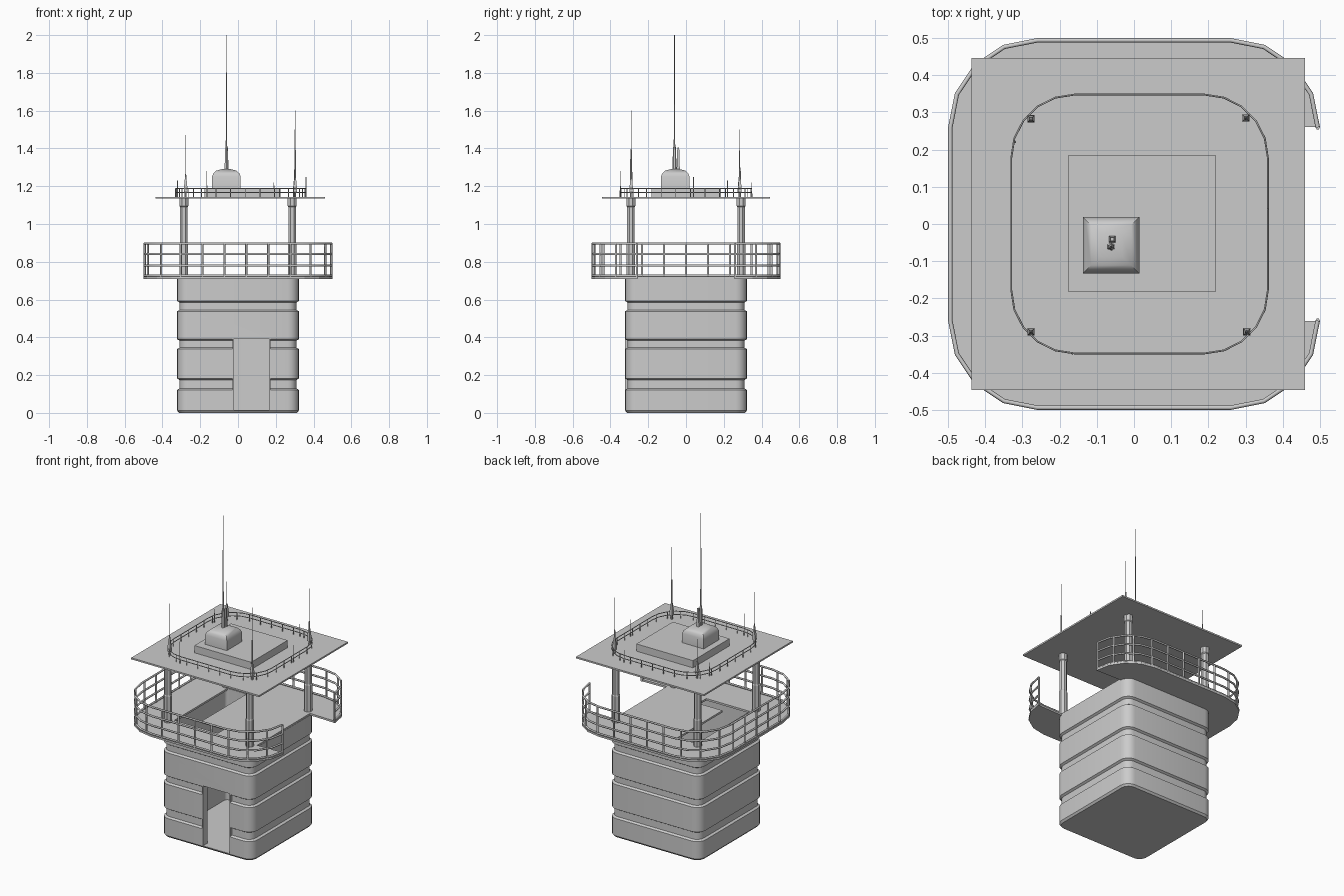
import bpy, bmesh, math
from mathutils import Vector

if "Cube" in bpy.data.objects:
    bpy.data.objects.remove(bpy.data.objects["Cube"])


def finish(name, bm, smooth=None):
    bmesh.ops.recalc_face_normals(bm, faces=bm.faces)
    me = bpy.data.meshes.new(name)
    bm.to_mesh(me)
    bm.free()
    ob = bpy.data.objects.new(name, me)
    bpy.context.collection.objects.link(ob)
    if smooth:
        shade(ob, smooth)
    return ob


def activate(ob):
    bpy.ops.object.select_all(action='DESELECT')
    ob.select_set(True)
    bpy.context.view_layer.objects.active = ob


def shade(ob, deg):
    activate(ob)
    bpy.ops.object.shade_smooth_by_angle(angle=math.radians(deg))


def loft(name, rings, smooth=None):
    bm = bmesh.new()
    vs = [[bm.verts.new(p) for p in r] for r in rings]
    n = len(vs[0])
    for a, b in zip(vs, vs[1:]):
        for i in range(n):
            j = (i + 1) % n
            bm.faces.new((a[i], a[j], b[j], b[i]))
    bm.faces.new(vs[0])
    bm.faces.new(vs[-1])
    return finish(name, bm, smooth)


def prism(name, pts, z0, z1):
    return loft(name, [[(x, y, z) for x, y in pts] for z in (z0, z1)])


def box(name, x0, x1, y0, y1, z0, z1):
    return prism(name, [(x0, y0), (x1, y0), (x1, y1), (x0, y1)], z0, z1)


def lathe(name, x, y, profile, sides=8, smooth=None):
    turn = [2 * math.pi * (i + 0.5) / sides for i in range(sides)]
    return loft(name, [[(x + r * math.cos(a), y + r * math.sin(a), z) for a in turn]
                       for r, z in profile], smooth)


def rounded(hx, hy, r, seg, cx=0.0, cy=0.0):
    # counter-clockwise from the +x side, starting at the top of that side
    pts = []
    for k, (sx, sy) in enumerate(((1, 1), (-1, 1), (-1, -1), (1, -1))):
        for i in range(seg + 1):
            a = math.pi / 2 * (k + i / seg)
            pts.append((cx + sx * (hx - r) + r * math.cos(a),
                        cy + sy * (hy - r) + r * math.sin(a)))
    return pts


def subtract(ob, cutter):
    mod = ob.modifiers.new("cut", 'BOOLEAN')
    mod.object = cutter
    mod.solver = 'EXACT'
    activate(ob)
    bpy.ops.object.modifier_apply(modifier=mod.name)
    bpy.data.objects.remove(cutter)


def tubes(name, paths, radius):
    cu = bpy.data.curves.new(name, 'CURVE')
    cu.dimensions = '3D'
    cu.bevel_depth = radius
    cu.bevel_resolution = 1
    cu.use_fill_caps = True
    for pts, cyclic in paths:
        s = cu.splines.new('POLY')
        s.points.add(len(pts) - 1)
        for p, c in zip(s.points, pts):
            p.co = (*c, 1)
        s.use_cyclic_u = cyclic
    ob = bpy.data.objects.new(name, cu)
    bpy.context.collection.objects.link(ob)
    return ob


def walk(pts, count):
    # evenly spaced points along an open path
    v = [Vector(p) for p in pts]
    total = sum((b - a).length for a, b in zip(v, v[1:]))
    out = []
    for k in range(count + 1):
        d = total * k / count
        for a, b in zip(v, v[1:]):
            l = (b - a).length
            if d <= l + 1e-6:
                out.append(tuple(a.lerp(b, d / l)))
                break
            d -= l
    return out


def railing(name, path, cyclic, heights, z0, count, radius):
    posts = walk(path + path[:1] if cyclic else path, count)
    rails = [([(x, y, z) for x, y in path], cyclic) for z in heights]
    rails += [([(x, y, z0), (x, y, max(heights))], False) for x, y in posts]
    tubes(name, rails, radius)


# Hollow tower body with three grooves, open at the top below the deck
OUT, GRV = 0.322, 0.309
profile = [(0, OUT - 0.01), (0.012, OUT)]
for lo, hi in ((0.122, 0.182), (0.338, 0.39), (0.538, 0.592)):
    profile += [(lo, OUT), (lo + 0.008, GRV), (hi - 0.008, GRV), (hi, OUT)]
profile += [(0.712, OUT), (0.712, 0.275), (0.015, 0.275)]
body = loft("tower_body", [[(x, y, z) for x, y in rounded(h, h, max(0.02, h - 0.262), 5)]
                           for z, h in profile])
subtract(body, box("door_cutter", -0.02, 0.165, -0.5, -0.2, 0.015, 0.395))
shade(body, 30)

# Door frame jambs bridging the grooves
for x0, x1 in ((-0.028, -0.02), (0.165, 0.173)):
    box("door_jamb", x0, x1, -OUT, -0.28, 0.015, 0.395)

# Balcony deck, cut back to the wall on the right, with an L-shaped stairwell
deck_path = rounded(0.5, 0.5, 0.24, 4)
deck = prism("balcony_deck", deck_path + [(0.5, -0.265), (0.32, -0.265),
                                          (0.32, 0.265), (0.5, 0.265)][1:3], 0.71, 0.722)
subtract(deck, prism("stairwell_cutter",
                     [(-0.265, -0.26), (0.04, -0.26), (0.04, -0.18), (-0.13, -0.18),
                      (-0.13, 0.272), (-0.265, 0.272)], 0.6, 0.8))

# Balcony railing
railing("balcony_railing", rounded(0.494, 0.494, 0.234, 4), False,
        (0.727, 0.78, 0.84, 0.897), 0.712, 26, 0.006)

# Corner pillars
for sx in (-1, 1):
    for sy in (-1, 1):
        lathe("roof_pillar", sx * 0.287, sy * 0.292,
              [(0.025, 0.715), (0.025, 0.89), (0.022, 0.895), (0.022, 1.09),
               (0.026, 1.095), (0.026, 1.14)], 8)

# Roof slab, plinth and cap housing
box("roof_slab", -0.437, 0.46, -0.446, 0.446, 1.134, 1.144)
box("roof_plinth", -0.178, 0.22, -0.182, 0.184, 1.14, 1.19)
CX, CY = -0.0615, -0.057
loft("mast_housing", [[(CX + sx * h, CY + sy * h, z)
                       for sx, sy in ((-1, -1), (1, -1), (1, 1), (-1, 1))]
                      for h, z in ((0.076, 1.185), (0.076, 1.25), (0.069, 1.268),
                                   (0.054, 1.282), (0.03, 1.289), (0.012, 1.292))], 30)

# Roof railing
railing("roof_railing", rounded(0.345, 0.348, 0.17, 5, 0.015), True,
        (1.167, 1.188), 1.142, 32, 0.0025)

# Main mast and its side stub
lathe("main_mast", CX, CY - 0.004, [(0.011, 1.285), (0.008, 1.4), (0.004, 1.42),
                                    (0.003, 1.6), (0.0015, 2.0)], 6)
lathe("mast_stub", CX + 0.003, CY + 0.016, [(0.012, 1.285), (0.007, 1.405)], 4)

# Whip antennas on the four corners, with base fins
for x, y, top in ((0.303, -0.29, 1.6), (-0.277, -0.29, 1.47),
                  (0.301, 0.285, 1.5), (-0.277, 0.283, 1.39)):
    lathe("whip_antenna", x, y, [(0.006, 1.14), (0.005, top - 0.22),
                                 (0.002, top - 0.2), (0.0015, top)], 6)
    lathe("antenna_base", x, y, [(0.014, 1.17), (0.012, 1.2), (0.005, 1.25)], 4)

# Short rods along the roof railing
for x, y, top in ((0.36, 0.04, 1.25), (-0.165, -0.348, 1.28),
                  (-0.32, 0.22, 1.23), (0.19, 0.348, 1.22)):
    lathe("short_rod", x, y, [(0.003, 1.14), (0.002, top)], 6)
